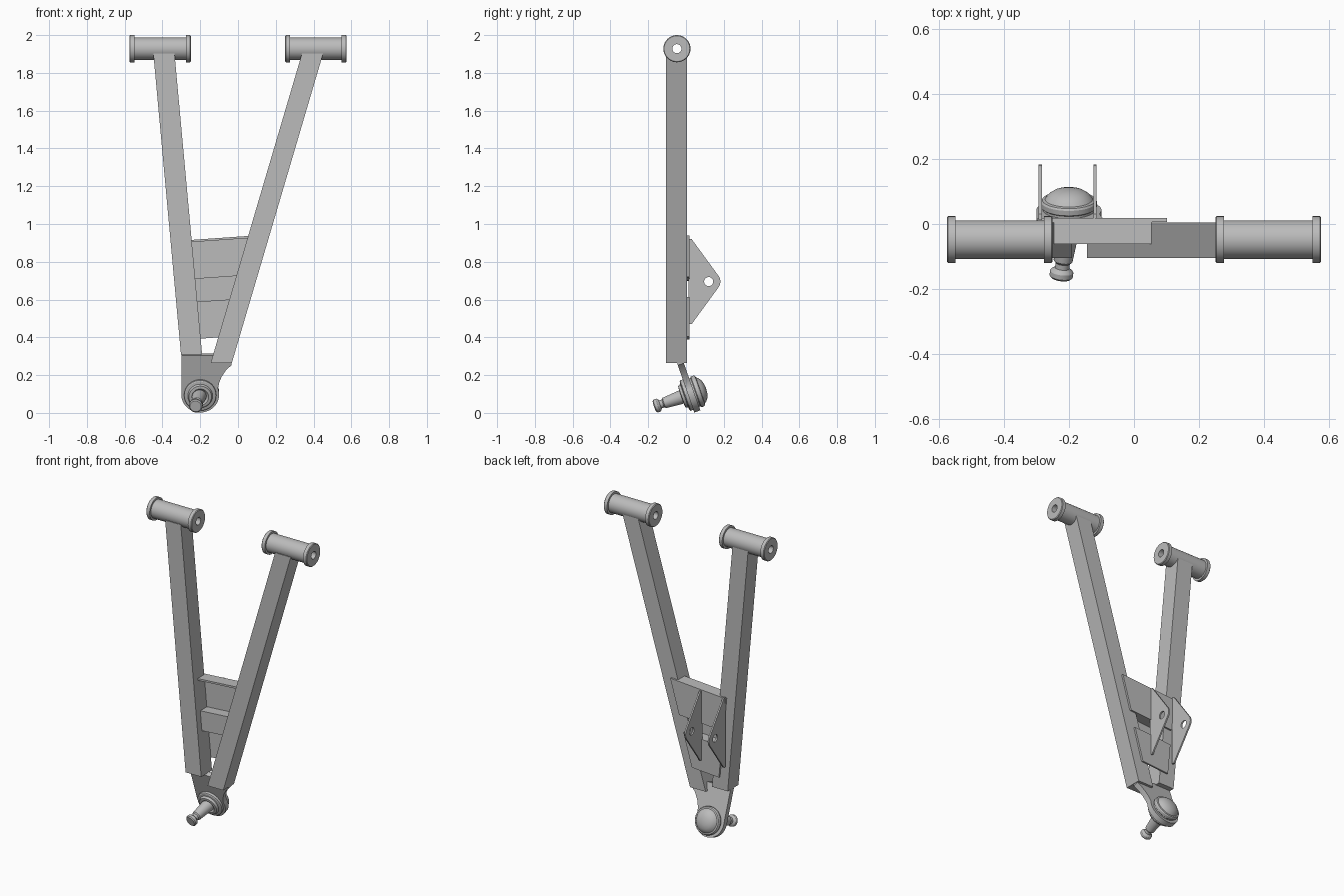
import bpy, bmesh
from math import sin, cos, pi, radians
from mathutils import Matrix, Vector

cube = bpy.data.objects.get("Cube")
if cube:
    bpy.data.objects.remove(cube, do_unlink=True)

steel = bpy.data.materials.new("grey_steel")
steel.use_nodes = True
GREY = (0.5, 0.5, 0.5, 1)
steel.diffuse_color = GREY
steel.node_tree.nodes["Principled BSDF"].inputs["Base Color"].default_value = GREY


def finish(name, bm, matrix, smooth=True):
    bmesh.ops.transform(bm, matrix=matrix, verts=bm.verts)
    bmesh.ops.recalc_face_normals(bm, faces=bm.faces)
    mesh = bpy.data.meshes.new(name)
    bm.to_mesh(mesh)
    bm.free()
    mesh.materials.append(steel)
    ob = bpy.data.objects.new(name, mesh)
    bpy.context.collection.objects.link(ob)
    if smooth:
        bpy.ops.object.select_all(action="DESELECT")
        ob.select_set(True)
        bpy.context.view_layer.objects.active = ob
        bpy.ops.object.shade_smooth_by_angle(angle=radians(30))
    return ob


def arc(cx, cy, r, a0, a1, n):
    return [(cx + r * cos(radians(a0 + (a1 - a0) * i / n)),
             cy + r * sin(radians(a0 + (a1 - a0) * i / n))) for i in range(n + 1)]


def prism(name, loops, depth, matrix):
    """Extrude an outline (first loop) with holes (other loops) along local z."""
    bm = bmesh.new()
    for loop in loops:
        vs = [bm.verts.new((x, y, 0)) for x, y in loop]
        for a, b in zip(vs, vs[1:] + vs[:1]):
            bm.edges.new((a, b))
    bmesh.ops.triangle_fill(bm, edges=bm.edges[:], use_beauty=True, normal=(0, 0, 1))
    ext = bmesh.ops.extrude_face_region(bm, geom=bm.faces[:])
    top = [v for v in ext["geom"] if isinstance(v, bmesh.types.BMVert)]
    bmesh.ops.translate(bm, verts=top, vec=(0, 0, depth))
    return finish(name, bm, matrix)


def lathe(name, profile, origin, axis, closed=False, segs=40):
    """Turn a profile of (distance, radius) points around an axis."""
    bm = bmesh.new()
    vs = [bm.verts.new((r, 0, t)) for t, r in profile]
    pairs = list(zip(vs, vs[1:])) + ([(vs[-1], vs[0])] if closed else [])
    edges = [bm.edges.new(p) for p in pairs]
    bmesh.ops.spin(bm, geom=vs + edges, axis=(0, 0, 1), cent=(0, 0, 0),
                   angle=2 * pi, steps=segs, use_duplicate=False)
    bmesh.ops.remove_doubles(bm, verts=bm.verts, dist=1e-5)
    rot = Vector(axis).to_track_quat("Z", "Y").to_matrix().to_4x4()
    return finish(name, bm, Matrix.Translation(origin) @ rot)


def frame(xa, ya, za, origin):
    m = Matrix((xa, ya, za)).transposed().to_4x4()
    return Matrix.Translation(origin) @ m


def front_plate(name, pts, y0, y1):
    """Outline in x and z, thickness from y0 to y1."""
    return prism(name, [pts], y1 - y0, frame((1, 0, 0), (0, 0, 1), (0, 1, 0), (0, y0, 0)))


# Inner edges of the two arms
def left_edge(z):
    return -0.335 - 0.0918 * (z - 1.89)


def right_edge(z):
    return 0.335 + 0.295 * (z - 1.89)


# Arms
W, TOP = 0.112, 1.903
for name, edge, side, low in (("right_arm", left_edge, -W, 0.31),
                              ("left_arm", right_edge, W, 0.265)):
    front_plate(name, [(edge(low), low), (edge(low) + side, low),
                       (edge(TOP) + side, TOP), (edge(TOP), TOP)], -0.105, 0.005)

# Pivot bushings with end flanges and a through hole
LEN, F, HOLE, BODY, RIM = 0.325, 0.026, 0.024, 0.059, 0.072
bushing = [(0, HOLE), (0, RIM - 0.004), (0.004, RIM), (F, RIM), (F, BODY),
           (LEN - F, BODY), (LEN - F, RIM), (LEN - 0.004, RIM), (LEN, RIM - 0.004), (LEN, HOLE)]
for name, x in (("right_bushing", -0.575), ("left_bushing", 0.25)):
    lathe(name, bushing, (x, -0.048, 1.928), (1, 0, 0), closed=True)


# Folded cross brace: two back panels, a forward step and a top lip
def brace(name, z0, z1, over, y0, y1):
    pts = [(left_edge(z0) - over, z0), (right_edge(z0) + over, z0),
           (right_edge(z1) + over, z1), (left_edge(z1) - over, z1)]
    front_plate(name, [(x, z + 0.07 * (x + 0.1)) for x, z in pts], y0, y1)


BACK, FRONT, T = 0.018, -0.062, 0.012
brace("brace_upper_panel", 0.71, 0.926, 0.05, BACK - T, BACK)
brace("brace_lower_panel", 0.4, 0.605, 0.05, BACK - T, BACK)
brace("brace_step_face", 0.595, 0.72, 0.005, FRONT, FRONT + T)
for name, z in (("brace_top_lip", 0.914), ("brace_step_top", 0.709), ("brace_step_bottom", 0.594)):
    brace(name, z, z + T, 0.005, FRONT, BACK)

# Shock mount ears
ear = [(0.012, 0.47), (0.03, 0.47)] + arc(0.13, 0.695, 0.052, -38, 38, 12) + [(0.03, 0.92), (0.012, 0.92)]
ear_hole = arc(0.12, 0.695, 0.024, 0, 345, 23)
for name, x in (("right_ear", -0.293), ("left_ear", -0.125)):
    prism(name, [ear, ear_hole], 0.01, frame((0, 1, 0), (0, 0, 1), (1, 0, 0), (x, 0, 0)))

# Tilted ball joint plate
C = Vector((-0.2, 0.027, 0.102))
UP = Vector((0, -0.33, 0.944))
OUT = Vector((0, -0.944, -0.33))
plate = ([(-0.1, 0.22), (-0.1, 0.0)] + arc(0, 0, 0.1, 180, 380, 30)[1:]
         + [(0.1, 0.065), (0.113, 0.1), (0.137, 0.138), (0.165, 0.165), (0.165, 0.22)])
prism("joint_plate", [plate], 0.034, frame((1, 0, 0), UP, -OUT, C + OUT * 0.017))

# Ball joint housing with domed back
dome = [(-0.084, 0), (-0.082, 0.025), (-0.075, 0.048), (-0.064, 0.064), (-0.052, 0.073),
        (-0.05, 0.082), (-0.044, 0.086), (-0.028, 0.086), (-0.024, 0.08), (0.012, 0.08),
        (0.016, 0.085), (0.032, 0.085), (0.036, 0.08), (0.038, 0.066), (0.052, 0.06),
        (0.054, 0.045), (0.04, 0.03), (0.04, 0)]
lathe("ball_joint_housing", dome, C, OUT)

# Ball stud
stud = [(0.02, 0), (0.02, 0.038), (0.07, 0.036), (0.15, 0.029), (0.157, 0.022), (0.173, 0.022),
        (0.18, 0.033), (0.185, 0.036), (0.2, 0.036), (0.206, 0.03), (0.206, 0)]
lathe("ball_stud", stud, C, OUT + Vector((-0.12, 0, 0)))
